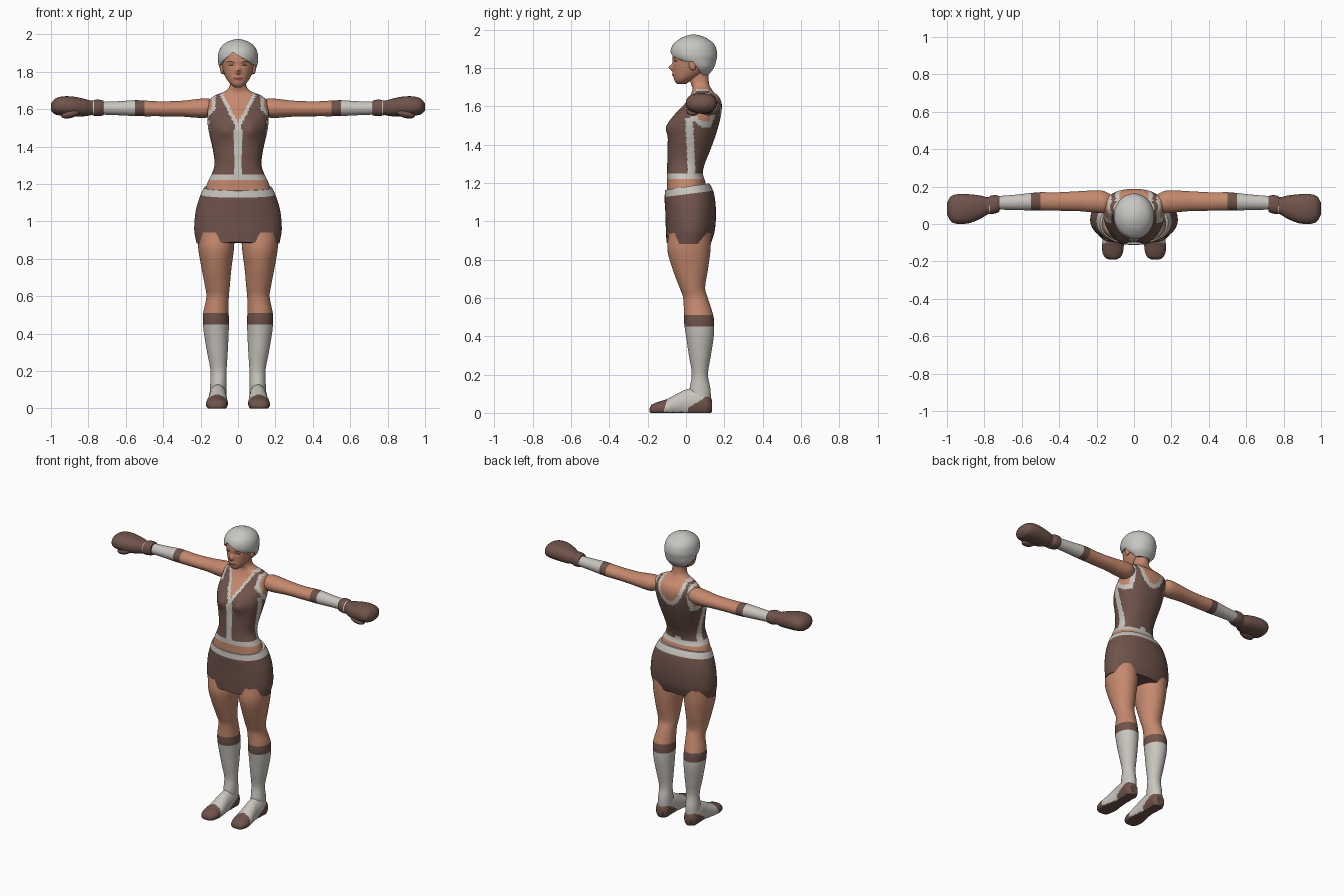
import bpy, bmesh, math
from mathutils import Matrix, Vector

cube = bpy.data.objects.get("Cube")
if cube:
    bpy.data.objects.remove(cube)

SKIN, BROWN, WHITE, HAIR, DARK, LIP = range(6)
PALETTE = [("skin", (.56, .25, .155)), ("brown cloth", (.16, .088, .07)),
           ("pale trim", (.58, .55, .51)), ("silver hair", (.58, .565, .54)),
           ("dark brown", (.07, .03, .025)), ("lips", (.33, .10, .075))]
mats = []
for label, rgb in PALETTE:
    m = bpy.data.materials.new(label)
    m.use_nodes = True
    m.diffuse_color = (*rgb, 1)
    m.node_tree.nodes["Principled BSDF"].inputs["Base Color"].default_value = (*rgb, 1)
    mats.append(m)

parts = []
AXES = {"z": lambda t, u, v: (u, v, t),
        "x": lambda t, u, v: (t, u, v),
        "y": lambda t, u, v: (u, t, v)}


def finish(name, bm, mirror):
    bmesh.ops.recalc_face_normals(bm, faces=bm.faces)
    mesh = bpy.data.meshes.new(name)
    bm.to_mesh(mesh)
    bm.free()
    for m in mats:
        mesh.materials.append(m)
    ob = bpy.data.objects.new(name, mesh)
    bpy.context.collection.objects.link(ob)
    if mirror:
        ob.modifiers.new("Mirror", "MIRROR").use_mirror_merge = False
    parts.append(ob)


def sample(rows, t):
    """Smooth interpolation through the section rows."""
    i = 0
    while i < len(rows) - 2 and t > rows[i + 1][0]:
        i += 1
    a, b = rows[i], rows[i + 1]
    p, q = rows[max(i - 1, 0)], rows[min(i + 2, len(rows) - 1)]
    h = b[0] - a[0]
    s = (t - a[0]) / h
    out = []
    for k in range(1, 5):
        ma = (b[k] - p[k]) / (b[0] - p[0]) * h
        mb = (q[k] - a[k]) / (q[0] - a[0]) * h
        out.append((2*s**3 - 3*s**2 + 1) * a[k] + (s**3 - 2*s**2 + s) * ma
                   + (3*s**2 - 2*s**3) * b[k] + (s**3 - s**2) * mb)
    return out


def loft(name, axis, rows, colour, step=.01, sides=64, power=2.0, warp=None, mirror=False):
    """Rows: position, centre u, radius u, low v, high v."""
    bm = bmesh.new()
    count = round((rows[-1][0] - rows[0][0]) / step)
    rings = []
    for j in range(count + 1):
        t = rows[0][0] + (rows[-1][0] - rows[0][0]) * j / count
        cu, ru, lo, hi = sample(rows, t)
        ring = []
        for k in range(sides):
            ang = math.tau * (k + .5) / sides
            c, s = math.cos(ang), math.sin(ang)
            u = cu + ru * math.copysign(abs(c) ** (2 / power), c)
            v = (lo + hi) / 2 + (hi - lo) / 2 * math.copysign(abs(s) ** (2 / power), s)
            ring.append(bm.verts.new(AXES[axis](t, u, v)))
        rings.append(ring)
    for a, b in zip(rings, rings[1:]):
        for k in range(sides):
            n = (k + 1) % sides
            bm.faces.new((a[k], a[n], b[n], b[k]))
    bm.faces.new(rings[0])
    bm.faces.new(rings[-1])
    for f in bm.faces:
        f.material_index = colour(*f.calc_center_median())
    if warp:
        for v in bm.verts:
            v.co = warp(*v.co)
    finish(name, bm, mirror)


def ball(name, loc, size, mat, tilt=0, mirror=True):
    bm = bmesh.new()
    mx = Matrix.Translation(loc) @ Matrix.Rotation(tilt, 4, "Y") @ Matrix.Diagonal((*size, 1))
    bmesh.ops.create_uvsphere(bm, u_segments=24, v_segments=14, radius=1, matrix=mx)
    for f in bm.faces:
        f.material_index = mat
    finish(name, bm, mirror)


def clamp(t):
    return max(0, min(1, t))


# Torso with sleeveless top, bare midriff and neck
def top_colour(x, y, z):
    ax = abs(x)
    if z < 1.22 or z > 1.69:
        return SKIN
    if z < 1.25:
        return WHITE
    arm = ((y - .11) / .08) ** 2 + ((z - 1.62) / .1) ** 2
    if ax > .14 and arm < 1:
        return SKIN
    if ax > .12 and arm < 1.7:
        return WHITE
    if y < .09:
        vee = ax - .5 * (z - 1.525)
        if vee < 0:
            return SKIN
        if vee < .022 or (ax < .02 and z < 1.51):
            return WHITE
    else:
        if math.hypot(ax / .078, (z - 1.68) / .13) < 1:
            return SKIN
        if math.hypot(ax / .1, (z - 1.68) / .16) < 1:
            return WHITE
    if ax > .08 and abs(y - .03 + .05 * (z - 1.25)) < .02 and z < 1.54:
        return WHITE
    return BROWN


def bust(x, y, z):
    if y < .03:
        y -= .022 * math.exp(-((abs(x) - .07) / .045) ** 2 - ((z - 1.49) / .05) ** 2)
    return Vector((x, y, z))


loft("torso_and_top", "z", [
    (1.12, 0, .185, -.1, .1), (1.17, 0, .174, -.1, .105), (1.21, 0, .162, -.1, .1),
    (1.25, 0, .142, -.1, .088), (1.3, 0, .126, -.098, .098), (1.37, 0, .132, -.097, .126),
    (1.45, 0, .15, -.093, .155), (1.5, 0, .16, -.088, .17), (1.55, 0, .164, -.065, .182),
    (1.61, 0, .163, -.01, .187), (1.65, 0, .152, .018, .172), (1.675, 0, .12, .03, .145),
    (1.695, 0, .07, .034, .13), (1.72, 0, .046, .025, .12), (1.8, 0, .045, .005, .115)],
    top_colour, sides=128, power=2.25, warp=bust)


# Skirt with a waistband that rises toward the back
def skirt_tilt(x, y, z):
    return Vector((x, y, z + .15 * (y + .1) * clamp((z - 1) / .15)
                   - .06 * abs(x) * clamp((.92 - z) / .05)))


loft("skirt", "z", [
    (.89, 0, .222, -.102, .132), (.95, 0, .234, -.105, .15), (1.05, 0, .226, -.108, .156),
    (1.12, 0, .203, -.112, .145), (1.165, 0, .182, -.109, .122)],
    lambda x, y, z: WHITE if z > 1.125 else BROWN, sides=96, power=2.15,
    step=.00917, warp=skirt_tilt)


# Legs with knee socks
def leg_colour(x, y, z):
    return SKIN if z > .51 else BROWN if z > .45 else WHITE


loft("legs", "z", [
    (.04, .108, .045, .02, .13), (.12, .105, .044, .018, .128), (.2, .104, .043, .03, .115),
    (.3, .11, .055, .015, .13), (.4, .116, .066, 0, .145), (.47, .118, .07, -.01, .147),
    (.51, .118, .068, -.011, .142), (.6, .109, .06, -.015, .114), (.65, .11, .066, -.032, .1),
    (.75, .115, .08, -.07, .115), (.85, .117, .095, -.097, .128), (.94, .117, .1, -.09, .13)],
    leg_colour, mirror=True)


# Feet with coloured toes and heels
def foot_colour(x, y, z):
    heel = y > .01 and z < .02 + .6 * y
    return BROWN if z < .005 or y < -.11 + .3 * (z - .03) or heel else WHITE


loft("feet", "y", [
    (-.19, .114, .02, .005, .025), (-.18, .114, .04, -.01, .042), (-.15, .114, .055, -.015, .056),
    (-.1, .112, .058, -.02, .072), (-.05, .109, .052, -.02, .098), (0, .107, .047, -.02, .122),
    (.06, .108, .048, -.02, .13), (.11, .108, .044, -.02, .105), (.135, .108, .025, .005, .07)],
    foot_colour, step=.005, mirror=True, warp=lambda x, y, z: Vector((x, y, max(z, 0))))


# Arms with banded sleeves
def arm_colour(x, y, z):
    return SKIN if x < .5 else BROWN if x < .55 else WHITE


loft("arms", "x", [
    (.12, .115, .04, 1.575, 1.64), (.16, .118, .058, 1.556, 1.657), (.2, .12, .06, 1.553, 1.656),
    (.3, .122, .053, 1.56, 1.645), (.42, .12, .049, 1.562, 1.642), (.5, .121, .049, 1.562, 1.646),
    (.55, .119, .047, 1.563, 1.648), (.63, .116, .041, 1.567, 1.643), (.76, .112, .035, 1.572, 1.638)],
    arm_colour, sides=48, mirror=True)

# Gloves: cuff, mitt and thumb
loft("gloves", "x", [
    (.72, .108, .042, 1.567, 1.645), (.735, .106, .048, 1.564, 1.65), (.765, .102, .05, 1.563, 1.65),
    (.78, .098, .045, 1.568, 1.645), (.82, .09, .062, 1.562, 1.655), (.88, .082, .077, 1.562, 1.667),
    (.94, .08, .08, 1.565, 1.668), (.98, .081, .066, 1.573, 1.655), (1.0, .082, .032, 1.593, 1.63)],
    lambda x, y, z: WHITE if .77 < x < .775 and y < .1 else BROWN,
    step=.005, sides=48, power=2.3, mirror=True)
ball("thumbs", (.895, .035, 1.575), (.052, .032, .022), BROWN, tilt=.25)


# Head with features set by region
def face_colour(x, y, z):
    ax = abs(x)
    if y < 0:
        if math.hypot((ax - .036) / .018, (z - 1.836) / .0045) < 1:
            return DARK
        if .016 < ax < .06 and abs(z - 1.855 + .2 * abs(ax - .042)) < .0025:
            return DARK
        if math.hypot(x / .025, (z - 1.765) / .007) < 1:
            return LIP
    return SKIN


def face_shape(x, y, z):
    if y < 0:
        y -= .024 * math.exp(-(x / .011) ** 2 - ((z - 1.803) / .017) ** 2)
        y -= .007 * math.exp(-(x / .022) ** 2 - ((z - 1.766) / .009) ** 2)
        y += .006 * math.exp(-((abs(x) - .034) / .018) ** 2 - ((z - 1.838) / .01) ** 2)
    return Vector((x, y, z))


loft("head", "z", [
    (1.717, 0, .018, -.045, .0), (1.73, 0, .036, -.058, .02), (1.75, 0, .054, -.064, .06),
    (1.78, 0, .07, -.066, .1), (1.82, 0, .082, -.068, .125), (1.86, 0, .088, -.07, .14),
    (1.91, 0, .082, -.058, .13), (1.945, 0, .05, -.02, .09)],
    face_colour, step=.003, sides=128, warp=face_shape)
ball("ears", (.084, .035, 1.818), (.012, .02, .03), SKIN)


# Short hair with a side-parted fringe
def hairline(x, y, z):
    fringe = 1.905 - abs(x + .03) * (.6 if x > -.03 else 1)
    front, back = clamp((.02 - y) / .05), clamp((y - .035) / .05)
    edge = 1.835 + front * (fringe - 1.835) - back * .07
    return Vector((x, y, max(z, edge)))


loft("hair", "z", [
    (1.765, 0, .055, .05, .118), (1.8, 0, .088, 0, .145), (1.84, 0, .104, -.06, .158),
    (1.875, 0, .108, -.08, .163), (1.92, 0, .098, -.07, .15), (1.95, 0, .073, -.037, .118),
    (1.968, 0, .038, 0, .08), (1.974, 0, .012, .025, .055)],
    lambda x, y, z: HAIR, step=.004, sides=96, warp=hairline)

# Smooth shading with sharp rims
bpy.ops.object.select_all(action="DESELECT")
for ob in parts:
    ob.select_set(True)
bpy.context.view_layer.objects.active = parts[0]
bpy.ops.object.shade_smooth_by_angle(angle=math.radians(45))
